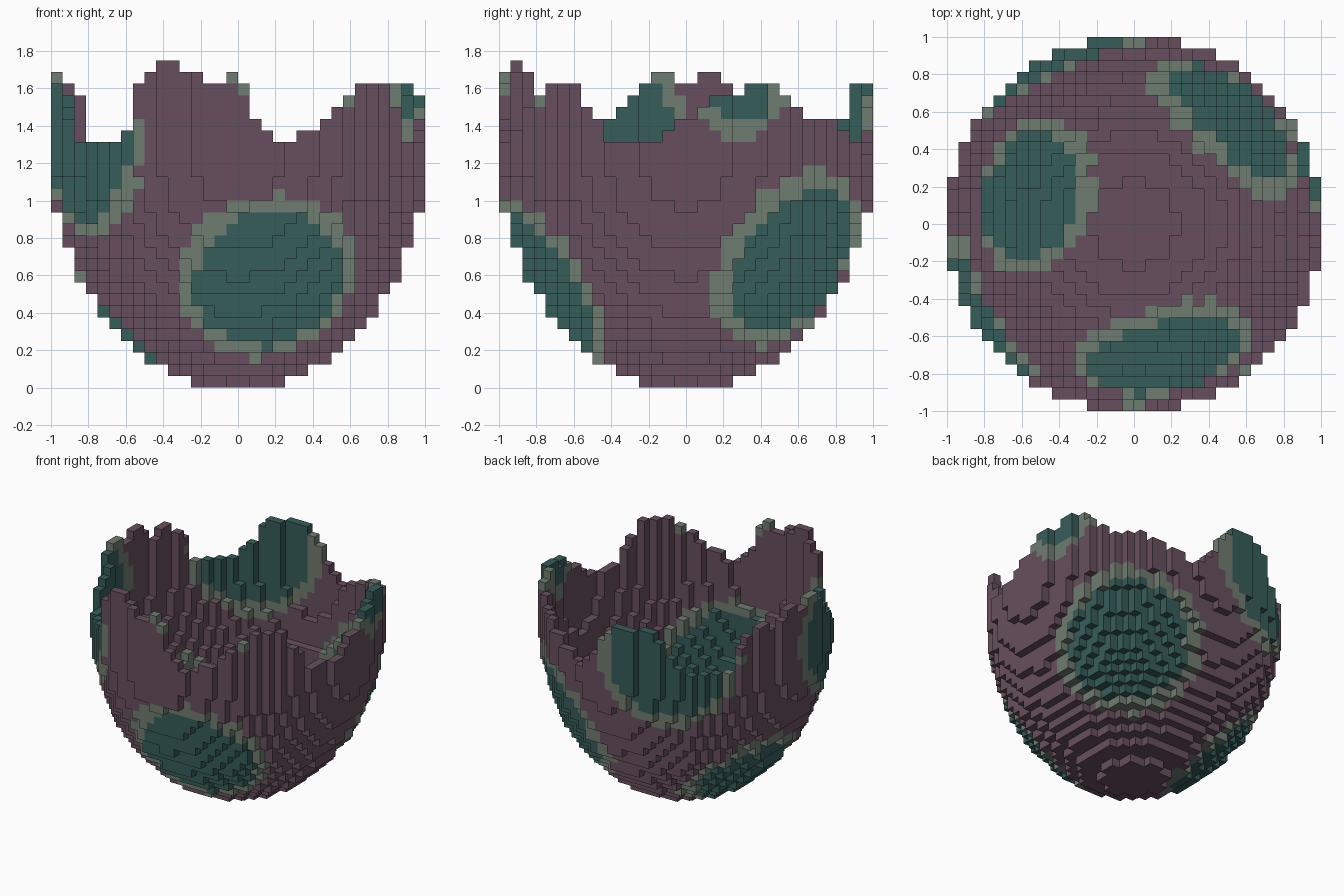
import bpy
import bmesh
import math
from mathutils import Vector

cube = bpy.data.objects.get("Cube")
if cube:
    bpy.data.objects.remove(cube, do_unlink=True)

CELLS = 16            # cells per unit
UNIT = 1 / CELLS
CENTRE = 1.28         # height of the widest ring; the wall is upright above it

# Broken rim: height in cells at even steps of angle, starting at -x and going round by the front
RIM = [26, 27, 26, 24, 21, 21, 21, 22, 27, 28, 27, 26,
       27, 22, 20, 22, 23, 25, 26, 26, 23, 21, 21, 21,
       23, 25, 25, 26, 26, 24, 23, 23, 22, 21, 20, 21,
       25, 26, 26, 26, 22, 21, 21, 21, 25, 26, 25, 27]

# Spots: centre, radius of the dark middle, radius of the pale border
SPOTS = [
    (Vector((0.18, -0.8, 0.53)), 0.42, 0.52),
    (Vector((0.6, 0.64, 0.63)), 0.43, 0.54),
    (Vector((-0.61, 0.17, 0.29)), 0.36, 0.45),
    (Vector((-0.87, -0.47, 1.32)), 0.43, 0.52),
    (Vector((-0.46, 0.88, 1.4)), 0.43, 0.52),
    (Vector((0.95, 0.3, 1.62)), 0.2, 0.29),
    (Vector((0.05, -0.98, 1.7)), 0.07, 0.13),
    (Vector((0.6, -0.78, 1.55)), 0, 0.07),
]


def linear(channel):
    c = channel / 255
    return c / 12.92 if c <= 0.04045 else ((c + 0.055) / 1.055) ** 2.4


def make_material(name, *rgb):
    colour = (*[linear(c) for c in rgb], 1)
    mat = bpy.data.materials.new(name)
    mat.use_nodes = True
    mat.diffuse_color = colour
    shader = next(n for n in mat.node_tree.nodes if n.type == 'BSDF_PRINCIPLED')
    shader.inputs["Base Color"].default_value = colour
    shader.inputs["Roughness"].default_value = 0.9
    return mat


def middle(cell):
    return Vector([(c + 0.5) * UNIT for c in cell])


def solid(cell):
    """Is the cell inside the unbroken egg?"""
    p = middle(cell)
    if p.z < 0:
        return False
    drop = max(0, CENTRE - p.z) / CENTRE
    return math.hypot(p.x, p.y) <= math.sqrt(1 - drop * drop) + 0.002


def rim_height(p):
    turn = (math.atan2(p.y, p.x) / math.tau + 0.5) * len(RIM)
    i = int(turn)
    low, high = RIM[i % len(RIM)], RIM[(i + 1) % len(RIM)]
    return round(low + (high - low) * (turn - i))


def step(cell, axis, sign):
    moved = list(cell)
    moved[axis] += sign
    return tuple(moved)


SIDES = [(axis, sign) for axis in range(3) for sign in (-1, 1)]


def colour_index(p):
    if any((p - c).length < inner for c, inner, _ in SPOTS):
        return 2
    if any((p - c).length < outer for c, _, outer in SPOTS):
        return 1
    return 0


# Shell cells: the skin of the egg, one cell thick, below the broken rim
shell = set()
for x in range(-CELLS, CELLS):
    for y in range(-CELLS, CELLS):
        for z in range(rim_height(middle((x, y, 0)))):
            cell = (x, y, z)
            if solid(cell) and not all(solid(step(cell, *s)) for s in SIDES):
                shell.add(cell)

# Exposed square faces of the shell cells
bm = bmesh.new()
corners = {}


def corner(key):
    if key not in corners:
        corners[key] = bm.verts.new([k * UNIT for k in key])
    return corners[key]


for cell in sorted(shell):
    index = colour_index(middle(cell))
    for axis, sign in SIDES:
        if step(cell, axis, sign) in shell:
            continue
        u, v = (axis + 1) % 3, (axis + 2) % 3
        quad = []
        for du, dv in ((0, 0), (1, 0), (1, 1), (0, 1)):
            key = list(cell)
            key[axis] += sign > 0
            key[u] += du
            key[v] += dv
            quad.append(corner(tuple(key)))
        face = bm.faces.new(quad if sign > 0 else quad[::-1])
        face.material_index = index

mesh = bpy.data.meshes.new("eggshell")
bm.to_mesh(mesh)
bm.free()
mesh.materials.append(make_material("dusky plum", 103, 79, 93))
mesh.materials.append(make_material("pale sage", 111, 124, 112))
mesh.materials.append(make_material("dark teal", 54, 93, 90))
eggshell = bpy.data.objects.new("eggshell", mesh)
bpy.context.collection.objects.link(eggshell)
